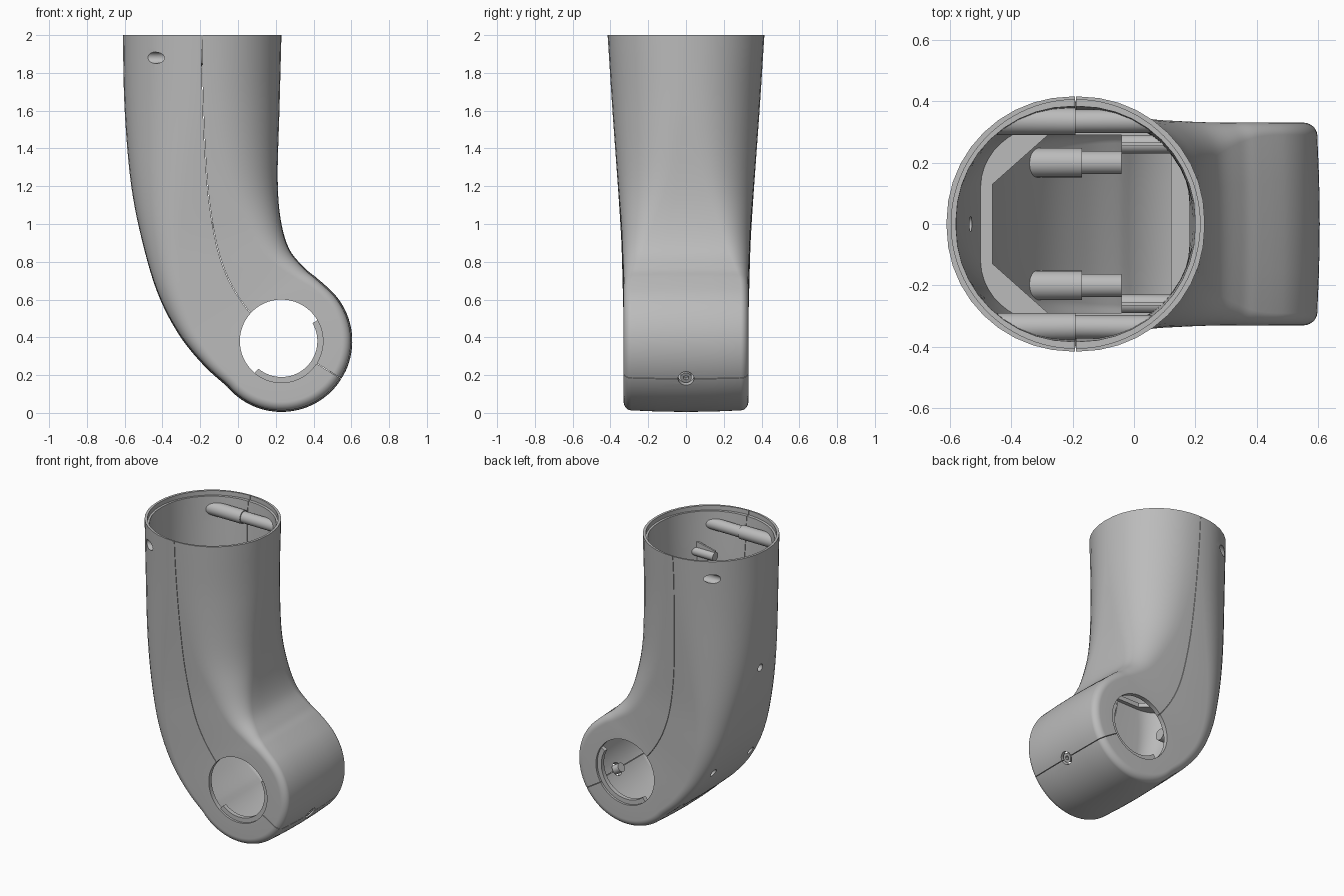
import bpy, bmesh, math
from mathutils import Vector

cube = bpy.data.objects.get("Cube")
if cube:
    bpy.data.objects.remove(cube)

grey = bpy.data.materials.new("matte grey")
grey.use_nodes = True
colour = (0.5, 0.5, 0.5, 1)
grey.diffuse_color = colour
grey.node_tree.nodes["Principled BSDF"].inputs["Base Color"].default_value = colour

HUB, HUB_R, HUB_W = Vector((0.23, 0.38)), 0.375, 0.33


def make(name, bm):
    bmesh.ops.recalc_face_normals(bm, faces=bm.faces)
    mesh = bpy.data.meshes.new(name)
    bm.to_mesh(mesh)
    bm.free()
    mesh.materials.append(grey)
    ob = bpy.data.objects.new(name, mesh)
    bpy.context.collection.objects.link(ob)
    return ob


def spline(rows, steps):
    """Smooth rows of numbers; the last row only sets the end direction."""
    rows = [Vector(r) for r in rows]
    rows.insert(0, rows[0] * 2 - rows[1])
    out = []
    for a, b, c, d in zip(rows, rows[1:], rows[2:], rows[3:]):
        for k in range(steps):
            t = k / steps
            out.append(0.5 * (2 * b + (c - a) * t + (2 * a - 5 * b + 4 * c - d) * t * t
                              + (3 * b - a - 3 * c + d) * t ** 3))
    return out + [rows[-2]]


def hub_row(spread):
    mid = -45
    pts = [HUB + HUB_R * Vector((math.cos(math.radians(a)), math.sin(math.radians(a))))
           for a in (mid - spread, mid + spread)]
    return (*pts[0], *pts[1], HUB_W, 0.12)


# Arm sections: outer edge x z, inner edge x z, half width, corner rounding
SECTIONS = [
    (-0.61, 2.0, 0.23, 2.0, 0.415, 0.97),
    (-0.60, 1.6, 0.22, 1.62, 0.39, 0.92),
    (-0.565, 1.2, 0.21, 1.25, 0.362, 0.75),
    (-0.50, 0.88, 0.225, 1.03, 0.343, 0.52),
    (-0.42, 0.62, 0.27, 0.87, 0.335, 0.34),
    (-0.31, 0.41, 0.35, 0.77, 0.33, 0.2),
    (-0.18, 0.25, 0.41, 0.72, 0.33, 0.14),
    hub_row(95), hub_row(85)]


def half_ring(mid, edge, b, rnd, inset):
    """From the middle of the front face, around one edge, to the back."""
    reach = (edge - mid).length - inset
    way = (edge - mid).normalized()
    b -= inset
    prof = [(0, 1)]
    for k in range(11):
        a = math.pi / 2 * k / 10
        prof.append((1 - rnd + rnd * math.sin(a), 1 - rnd + rnd * math.cos(a)))
    prof += [(1, (1 - rnd) * 0.5), (1, 0)]
    prof = [(d, -y) for d, y in prof] + [(d, y) for d, y in reversed(prof[:-1])]
    pts = []
    for d, y in prof:
        crown = 0.012 * y * y * d * (1 - rnd)
        p = mid + way * (reach * d - crown)
        pts.append((p.x, y * b, p.y))
    return pts


def arm_solid(name, inset, lift=0):
    rows = spline(SECTIONS, 6) + [Vector(hub_row(95 * (1 - k / 24))) for k in range(1, 25)]
    body = (len(SECTIONS) - 2) * 6
    rings = []
    for i, row in enumerate(rows):
        left, right = Vector(row[:2]), Vector(row[2:4])
        mid = (left + right) / 2 if i < body else HUB
        one = half_ring(mid, left, row[4], row[5], inset)
        two = half_ring(mid, right, row[4], row[5], inset)
        rings.append(one + two[-2:0:-1])
    if lift:
        rings.insert(0, [(x, y, z + lift) for x, y, z in rings[0]])
    bm = bmesh.new()
    vs = [[bm.verts.new(p) for p in r] for r in rings]
    n = len(vs[0])
    for a, b in zip(vs, vs[1:]):
        for j in range(n):
            bm.faces.new((a[j], a[(j + 1) % n], b[(j + 1) % n], b[j]))
    bm.faces.new(vs[0])
    bmesh.ops.remove_doubles(bm, verts=bm.verts, dist=0.0005)
    return make(name, bm)


def rod(name, start, end, r, sides=48):
    start, end = Vector(start), Vector(end)
    bm = bmesh.new()
    bmesh.ops.create_cone(bm, cap_ends=True, segments=sides, radius1=r, radius2=r,
                          depth=(end - start).length)
    bm.transform((end - start).to_track_quat('Z', 'Y').to_matrix().to_4x4())
    bmesh.ops.translate(bm, verts=bm.verts, vec=(start + end) / 2)
    return make(name, bm)


def prism(name, outline, low, high, axis):
    """Extrude an outline along y (xz outline) or z (xy outline)."""
    put = (lambda p, h: (p[0], h, p[1])) if axis == 'Y' else (lambda p, h: (p[0], p[1], h))
    bm = bmesh.new()
    face = bm.faces.new([bm.verts.new(put(p, low)) for p in outline])
    top = bmesh.ops.extrude_face_region(bm, geom=[face])["geom"]
    move = Vector(put((0, 0), high - low))
    bmesh.ops.translate(bm, verts=[v for v in top if isinstance(v, bmesh.types.BMVert)], vec=move)
    return make(name, bm)


def boolean(ob, tool, mode='DIFFERENCE', keep=False):
    mod = ob.modifiers.new(mode, 'BOOLEAN')
    mod.operation, mod.object, mod.solver = mode, tool, 'EXACT'
    bpy.context.view_layer.objects.active = ob
    bpy.ops.object.modifier_apply(modifier=mod.name)
    if not keep:
        bpy.data.objects.remove(tool)


# Hollow shell with stepped rim and bearing bore
shell = arm_solid("arm_shell", 0)
boolean(shell, arm_solid("cavity", 0.03, 0.1))
boolean(shell, rod("rim_step", (-0.19, 0, 1.97), (-0.19, 0, 2.2), 0.405, 96))
boolean(shell, rod("bore", (HUB.x, -1, HUB.y), (HUB.x, 1, HUB.y), 0.22, 96))

# Thin parting gap between the two shell halves
seam = spline([(-0.19, 2.1), (-0.19, 1.8), (-0.175, 1.4), (-0.15, 1.1), (-0.1, 0.84),
               (-0.02, 0.65), (0.1, 0.49), (0.23, 0.38), (0.7, 0.086), (0.8, 0.02)], 5)
sides = [[], []]
for i, p in enumerate(seam):
    t = (seam[min(i + 1, len(seam) - 1)] - seam[max(i - 1, 0)]).normalized()
    for side, s in zip(sides, (-0.0015, 0.0015)):
        side.append(p + Vector((-t.y, t.x)) * s)
boolean(shell, prism("gap", sides[0] + sides[1][::-1], -0.6, 0.6, 'Y'))

# Inner parts, trimmed to the shell
inner = []
for s, tag in ((-1, "front"), (1, "back")):
    inner += [
        rod(tag + "_upper_boss", (-0.6, s * 0.335, 1.88), (-0.19, s * 0.335, 1.88), 0.045),
        rod(tag + "_upper_post", (-0.19, s * 0.335, 1.88), (0.2, s * 0.335, 1.88), 0.038),
        rod(tag + "_lower_boss", (-0.5, s * 0.2, 0.48), (-0.17, s * 0.2, 0.48), 0.048),
        rod(tag + "_lower_post", (-0.17, s * 0.2, 0.48), (-0.04, s * 0.2, 0.48), 0.038),
        rod(tag + "_middle_post", (-0.04, s * 0.26, 1.7), (0.3, s * 0.26, 1.7), 0.03),
        prism(tag + "_middle_fin", [(-0.04, 1.7), (0.25, 1.5), (0.25, 1.8), (-0.04, 1.74)],
              s * 0.26 - 0.006, s * 0.26 + 0.006, 'Y')]

plate = prism("inner_rib", [(-0.8, -0.6), (0.6, -0.6), (0.6, 0.6), (-0.8, 0.6)], 0.98, 1.01, 'Z')
boolean(plate, prism("opening", [(-0.46, -0.13), (-0.28, -0.29), (0.12, -0.29), (0.12, 0.29),
                                 (-0.28, 0.29), (-0.46, 0.13)], 0.9, 1.1, 'Z'))
inner.append(plate)
limit = arm_solid("limit", 0.02)
for ob in inner:
    boolean(ob, limit, 'INTERSECT', True)
bpy.data.objects.remove(limit)

# Screw holes through shell and bosses
holes = [rod("hole", (-0.8, s * y, z), (x, s * y, z), r)
         for s in (-1, 1) for y, z, x, r in ((0.335, 1.88, -0.25, 0.03), (0.2, 0.48, -0.2, 0.025))]
holes.append(rod("hole", (-0.8, 0, 1.18), (-0.45, 0, 1.18), 0.025))
way = Vector((0.848, 0, -0.53))
centre = Vector((HUB.x, 0, HUB.y))
tip = centre + way * HUB_R
holes.append(rod("hole", tip - way * 0.06, tip + way * 0.1, 0.042))
for hole in holes:
    boolean(shell, hole, keep=True)
    for ob in inner:
        if ob.name.endswith("boss"):
            boolean(ob, hole, keep=True)
for hole in holes:
    bpy.data.objects.remove(hole)

# Recessed screw in the tip
screw = rod("tip_screw", tip - way * 0.07, tip - way * 0.008, 0.03)
boolean(screw, rod("socket", tip - way * 0.03, tip + way * 0.1, 0.014, 6))
inner.append(screw)

# Partial seat rings inside the bore
for s, tag in ((-1, "front"), (1, "back")):
    arc = [math.radians(-130 + 160 * k / 32) for k in range(33)]
    outline = [HUB + 0.225 * Vector((math.cos(a), math.sin(a))) for a in arc]
    outline += [HUB + 0.19 * Vector((math.cos(a), math.sin(a))) for a in reversed(arc)]
    inner.append(prism(tag + "_seat_ring", outline, s * 0.315, s * 0.285, 'Y'))

# Smooth shading with crisp edges
bpy.ops.object.select_all(action='DESELECT')
for ob in [shell] + inner:
    ob.select_set(True)
bpy.context.view_layer.objects.active = shell
bpy.ops.object.shade_smooth_by_angle(angle=math.radians(30))
